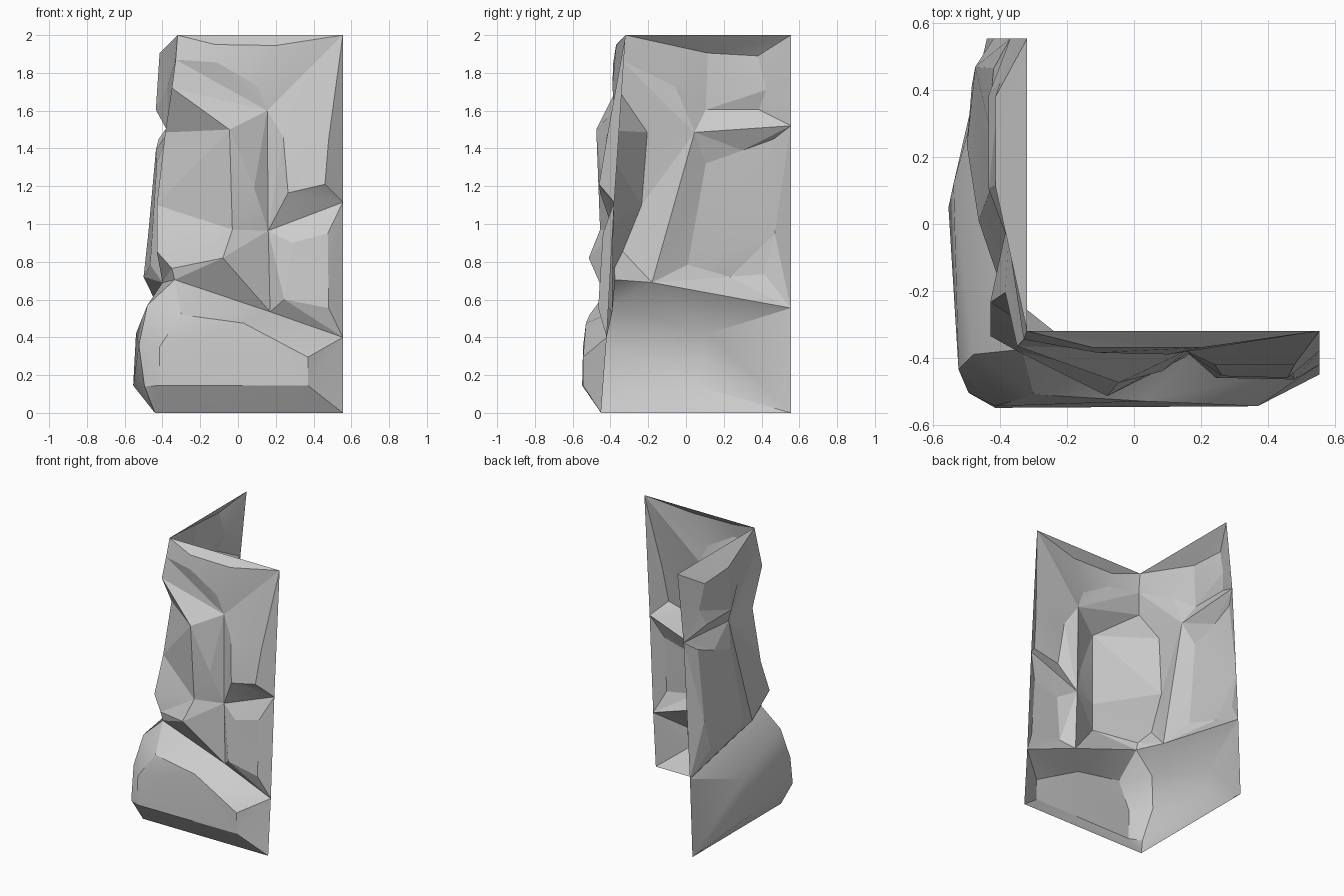
import bpy, math
from mathutils import Vector
from mathutils.geometry import delaunay_2d_cdt

if "Cube" in bpy.data.objects:
    bpy.data.objects.remove(bpy.data.objects["Cube"])


def rock_shell(name, points, rim, creases, angle):
    """Facet a rock face: points are triangulated as seen from the outer corner."""
    keys = list(points)
    flat = [Vector((points[k][0] - points[k][1], points[k][2])) for k in keys]
    edges = set()
    for chain in [rim + " " + rim.split()[0]] + creases:
        c = [keys.index(k) for k in chain.split()]
        edges.update(tuple(sorted(e)) for e in zip(c, c[1:]))
    out, _, faces, origin, _, _ = delaunay_2d_cdt(flat, list(edges), [], 1, 1e-6)
    verts = []
    for p, o in zip(out, origin):
        i = o[0] if o else min(range(len(flat)), key=lambda j: (flat[j] - p).length)
        verts.append(points[keys[i]])
    mesh = bpy.data.meshes.new(name)
    mesh.from_pydata(verts, [], [list(f) for f in faces])
    mesh.validate()
    obj = bpy.data.objects.new(name, mesh)
    bpy.context.collection.objects.link(obj)
    bpy.ops.object.select_all(action='DESELECT')
    obj.select_set(True)
    bpy.context.view_layer.objects.active = obj
    bpy.ops.object.shade_smooth_by_angle(angle=math.radians(angle))
    return obj


# Ledge shared by the wall and the boulder below it
ledge = {
    "R2": (.555, -.42, .40), "G": (.17, -.39, .535), "K": (-.335, -.375, .705),
    "L": (-.40, -.18, .69), "S2": (-.42, .555, .555),
}

# Outline and top bevels
crown = {
    "A": (-.32, -.32, 2), "B": (.555, -.32, 2), "R1": (.555, -.38, 1.115),
    "S1": (-.37, .555, 1.52), "S0": (-.32, .555, 2),
    "T1": (-.12, -.37, 1.95), "T2": (.20, -.37, 1.945),
    "C": (-.33, -.345, 1.87), "V": (.155, -.38, 1.60),
    "W1": (-.11, -.385, 1.855), "W2": (.105, -.39, 1.73),
    "E1": (-.375, -.055, 1.725), "E2": (-.435, .105, 1.605),
    "E3": (-.435, .385, 1.605), "E4": (-.40, .425, 1.71),
    "E5": (-.415, .38, 1.89), "E6": (-.415, .115, 1.905),
}

# Slanted corner slab
slab = {
    "P1": (-.35, -.365, 1.72), "P2": (-.045, -.475, 1.50),
    "P3": (-.03, -.455, .97), "P4": (-.08, -.515, .82),
    "P5": (-.35, -.38, .765), "P6": (-.43, -.335, .855),
    "P7": (-.43, -.235, 1.10), "P8": (-.385, -.205, 1.485),
}

# Two stacked blocks on the front, right of the groove
front_blocks = {
    "M": (.16, -.385, .965), "Q": (.085, -.44, 1.19),
    "N1": (.24, -.42, 1.46), "N2": (.265, -.455, 1.165),
    "N3": (.46, -.46, 1.21), "N4": (.48, -.42, 1.45),
    "O1": (.285, -.44, .90), "O2": (.475, -.44, .95),
    "O3": (.245, -.46, .60), "O4": (.48, -.465, .555),
}

# Large block on the left side
side_block = {
    "D": (-.37, .045, 1.485), "F1": (-.43, .105, 1.32), "F7": (-.435, .30, 1.39),
    "F2": (-.42, .465, 1.45), "F3": (-.475, .47, .95), "F4": (-.485, .415, .735),
    "F5": (-.50, .235, .72), "F6": (-.465, .01, .785),
}

rock_shell(
    "rock_wall", {**ledge, **crown, **slab, **front_blocks, **side_block},
    "A B R1 R2 G K L S2 S1 S0",
    ["A T1 T2 B", "A C V B", "C W1 W2 V", "T2 W2", "C P1",
     "P1 P2 P3 P4 P5 P6 P7 P8 P1", "P2 V M G P4", "V N1 N2 N3 R1", "M R1",
     "N1 N4 N3", "M N2", "M O1 O2", "O1 O3", "O2 O4", "G O3 O4 R2",
     "C E1 E2 E3 S1", "A E6 E5 S0", "E3 E4 E5", "E2 E6", "C D S1", "D L",
     "D F1 F6 L", "F1 F7 F2 F3 F4 F5 F6"], 12)

# Bulging boulder at the foot
boulder = {
    "S3": (-.44, .555, 0), "Z": (-.44, -.45, 0), "X0": (.555, -.45, 0),
    "b1": (-.48, -.39, .57), "b2": (.03, -.53, .475), "b3": (.37, -.545, .295),
    "b4": (.37, -.545, .145), "b5": (-.415, -.55, .145), "b6": (-.495, -.505, .14),
    "b7": (-.525, -.435, .36), "b8": (-.415, -.545, .35), "b9": (-.54, .12, .42),
    "b10": (-.555, .05, .145), "b12": (-.30, -.51, .52),
}
rock_shell(
    "base_boulder", {**ledge, **boulder}, "R2 G K L S2 S3 Z X0",
    ["Z b6 b5 b4 b3 b2 b12 K", "b6 b10 S3", "K b1 b9 S2", "b1 b7 b6",
     "b4 X0", "b3 R2", "b9 b10", "b5 b8 b12"], 25)
